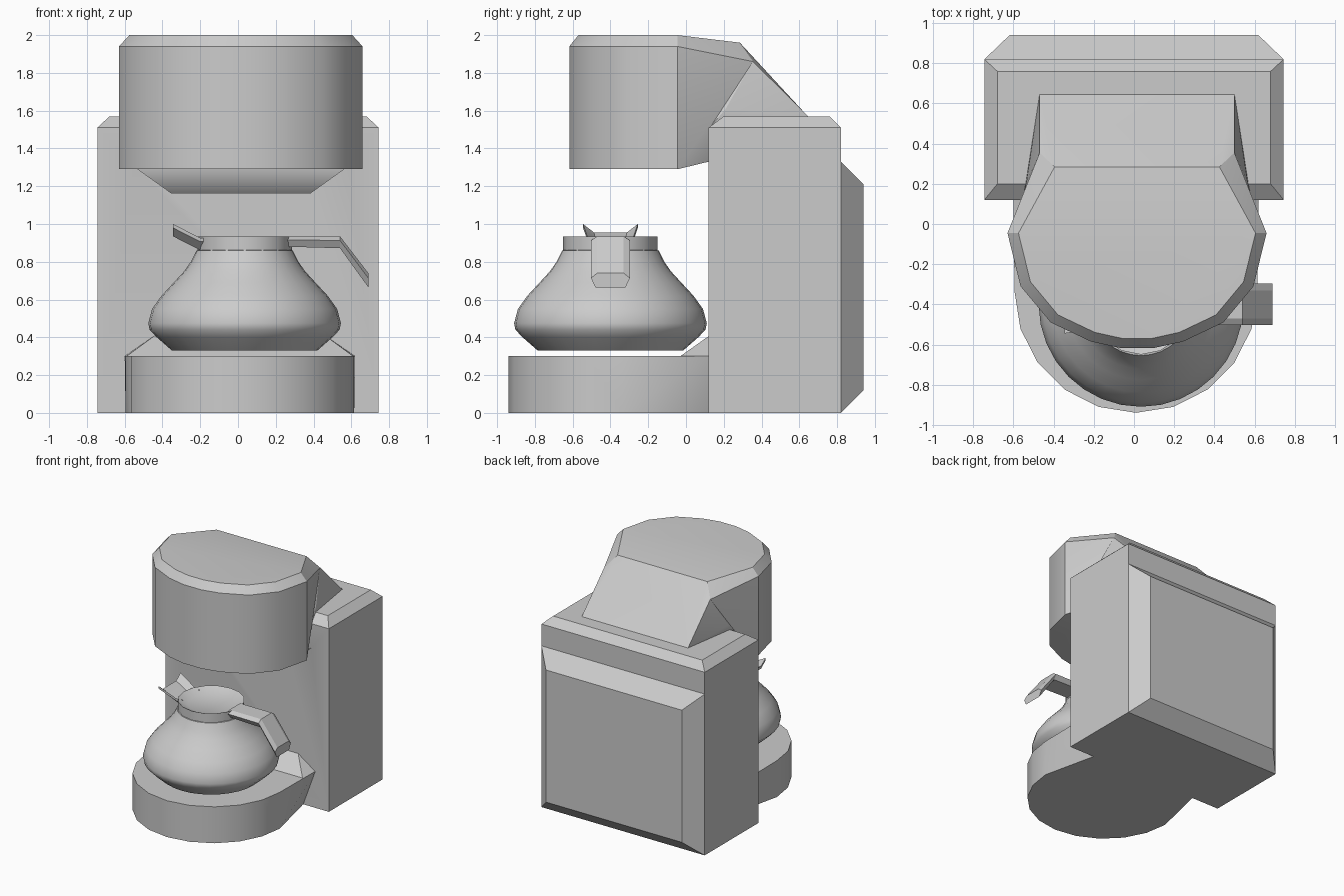
import bpy, bmesh, math
from mathutils import Matrix

if "Cube" in bpy.data.objects:
    bpy.data.objects.remove(bpy.data.objects["Cube"])


def finish(name, bm, angle=30):
    bmesh.ops.recalc_face_normals(bm, faces=bm.faces)
    me = bpy.data.meshes.new(name)
    bm.to_mesh(me)
    bm.free()
    ob = bpy.data.objects.new(name, me)
    bpy.context.collection.objects.link(ob)
    bpy.ops.object.select_all(action='DESELECT')
    ob.select_set(True)
    bpy.context.view_layer.objects.active = ob
    bpy.ops.object.shade_smooth_by_angle(angle=math.radians(angle))
    return ob


def hull(name, pts, angle=30):
    """Convex solid around a few corner points."""
    bm = bmesh.new()
    for p in pts:
        bm.verts.new(p)
    res = bmesh.ops.convex_hull(bm, input=bm.verts[:])
    junk = [g for g in res['geom_interior'] if isinstance(g, bmesh.types.BMVert)]
    bmesh.ops.delete(bm, geom=junk, context='VERTS')
    bmesh.ops.dissolve_limit(bm, angle_limit=math.radians(1), verts=bm.verts[:], edges=bm.edges[:])
    return finish(name, bm, angle)


def mirrored(pts, cx=0.0):
    return [(cx + s * x, y, z) for x, y, z in pts for s in (-1, 1)]


def lathe(name, profile, cx, cy, sides, angle=30):
    bm = bmesh.new()
    vs = [bm.verts.new((r, 0, z)) for r, z in profile]
    es = [bm.edges.new(p) for p in zip(vs, vs[1:])]
    bmesh.ops.spin(bm, geom=vs + es, cent=(0, 0, 0), axis=(0, 0, 1),
                   angle=2 * math.pi, steps=sides, use_duplicate=False)
    bmesh.ops.remove_doubles(bm, verts=bm.verts[:], dist=1e-4)
    bm.transform(Matrix.Translation((cx, cy, 0)))
    return finish(name, bm, angle)


def loft(name, rings, angle=30):
    bm = bmesh.new()
    loops = [[bm.verts.new(p) for p in ring] for ring in rings]
    n = len(loops[0])
    for a, b in zip(loops, loops[1:]):
        for i in range(n):
            bm.faces.new((a[i], a[(i + 1) % n], b[(i + 1) % n], b[i]))
    bm.faces.new(loops[0])
    bm.faces.new(loops[-1])
    return finish(name, bm, angle)


# Rear housing with chamfered top
body = hull("rear_housing", mirrored([
    (.745, .12, 0), (.745, .82, 0), (.745, .12, 1.51), (.745, .82, 1.51),
    (.68, .20, 1.57), (.68, .76, 1.57)]), 20)

# Sloped recess in the housing under the head
cutter = hull("recess_cutter", mirrored([
    (.60, .10, 1.33), (.37, .10, 1.165), (.37, .25, 1.165)], .015))
cutter.hide_render = True
cutter.hide_set(True)
mod = body.modifiers.new("recess", 'BOOLEAN')
mod.object = cutter
mod.solver = 'EXACT'

# Raised back panel
hull("back_panel", mirrored([
    (.745, .82, 0), (.745, .82, 1.33), (.62, .94, .12), (.62, .94, 1.21)]), 20)

# Brewing head: faceted drum with chamfered rim, narrowing toward the housing
arc = [(.645, -.045), (.58, -.31), (.43, -.49), (.23, -.585), (.08, -.618)]
head = [(x, y, z) for x, y in arc for z in (1.29, 1.94)]
head += [(x * .915, -.05 + (y + .05) * .915, 2.0) for x, y in arc]
head += [(.41, .285, 1.96), (.485, .355, 1.86), (.53, .12, 1.33), (.53, .14, 1.5)]
hull("brewing_head", mirrored(head, .015), 28)

# Sloped neck joining head and housing
hull("neck", mirrored([
    (.41, .285, 1.96), (.485, .355, 1.86), (.485, .645, 1.57), (.55, .21, 1.61),
    (.57, .125, 1.51), (.50, .125, 1.34), (.485, .60, 1.45)], .015), 20)

# Round base, pinched where it meets the housing
base = []
for i in range(11):
    a = math.pi + i * math.pi / 10
    base += [(.01 + .605 * math.cos(a), -.335 + .605 * math.sin(a), z) for z in (0, .3)]
base += mirrored([(.50, .125, 0), (.50, .125, .19), (.60, -.03, .3), (.61, .125, .3)], .01)
hull("base", base)

# Ramp between base and housing
hull("base_ramp", mirrored([(.60, -.03, .3), (.61, .125, .3), (.45, .125, .41)], .01), 20)

# Carafe
CX, CY = .035, -.4
lathe("carafe", [(0, .33), (.385, .33), (.465, .40), (.503, .44), (.51, .475), (.49, .55),
                 (.44, .62), (.375, .69), (.32, .75), (.285, .80), (.255, .86), (.20, .87),
                 (0, .87)], CX, CY, 32, 40)
lathe("carafe_collar", [(0, .90), (.175, .90), (.25, .935), (.25, .86), (0, .86)], CX, CY, 16)

# Pouring spout: shallow channel with raised sides
loft("spout", [[(x, CY + y, z + dz) for y, dz in (
    (-w, .045), (-w * .6, 0), (w * .6, 0), (w, .045), (w, .065), (w * .6, .02),
    (-w * .6, .02), (-w, .065))]
    for x, z, w in ((-.15, .86, .11), (-.20, .862, .12), (-.345, .935, .145))])

# Carafe handle, bent and tapered below
stations = [((.25, .935), (.25, .88)), ((.54, .935), (.525, .872)), ((.69, .74), (.69, .665))]
loft("carafe_handle", [[(t[0], CY + s * w, z) for s, w, z in (
    (-1, .07, t[1]), (-1, .103, t[1] * .65 + b[1] * .35), (-1, .08, b[1]),
    (1, .08, b[1]), (1, .103, t[1] * .65 + b[1] * .35), (1, .07, t[1]))]
    for t, b in stations], 20)
